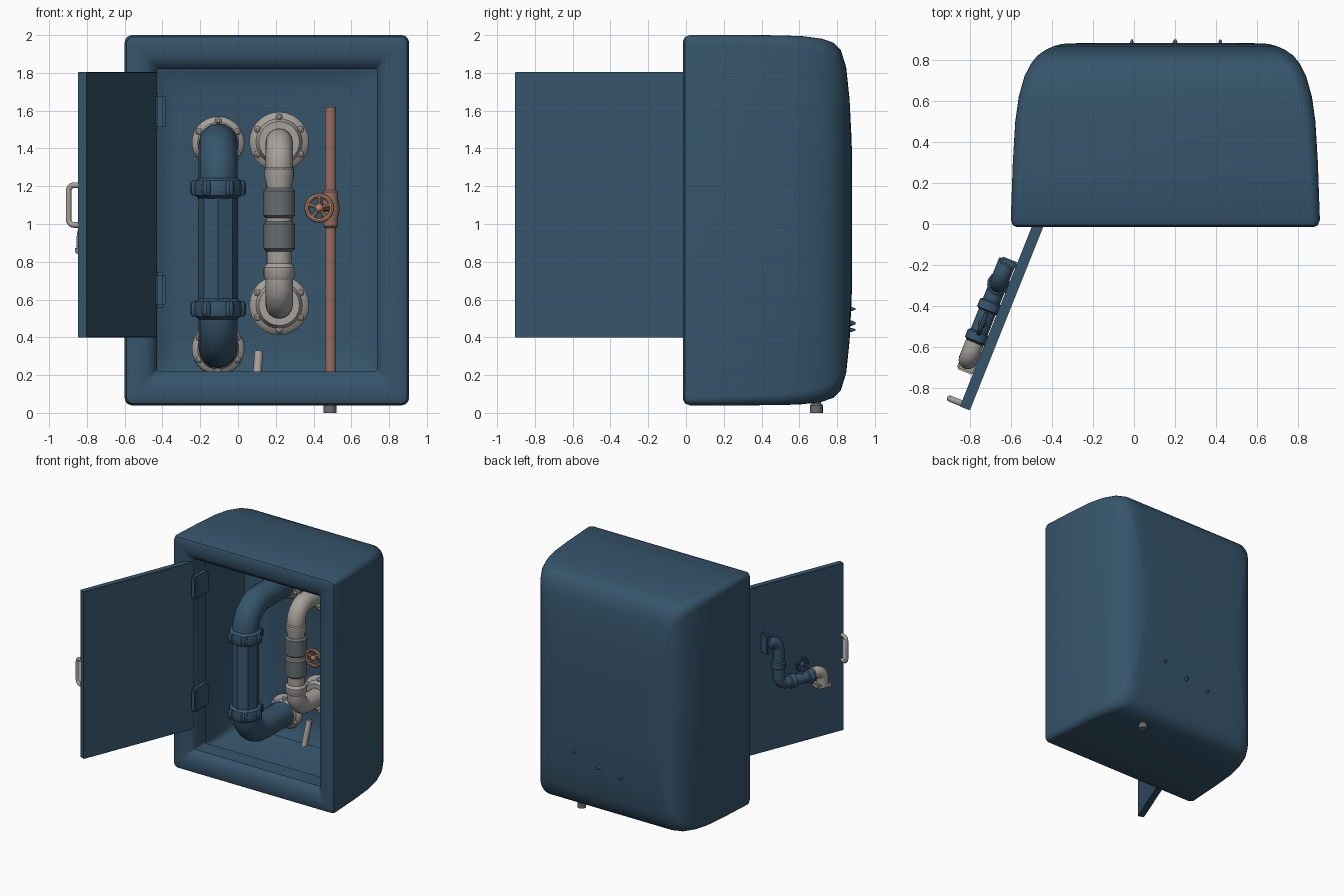
import bpy, bmesh, math
from mathutils import Matrix, Vector

cube = bpy.data.objects.get("Cube")
if cube:
    bpy.data.objects.remove(cube)


def material(name, r, g, b):
    m = bpy.data.materials.new(name)
    m.use_nodes = True
    m.diffuse_color = (r, g, b, 1)
    node = next(n for n in m.node_tree.nodes if n.type == 'BSDF_PRINCIPLED')
    node.inputs["Base Color"].default_value = (r, g, b, 1)
    return m


BLUE = material("steel blue", 0.037, 0.09, 0.148)
LIGHT = material("light grey", 0.38, 0.36, 0.335)
DARK = material("dark grey", 0.14, 0.155, 0.165)
COPPER = material("copper", 0.30, 0.155, 0.115)
ORANGE = material("orange copper", 0.46, 0.22, 0.14)
I = Matrix.Identity(4)


def finish(name, mesh, mat, matrix=I, angle=35):
    ob = bpy.data.objects.new(name, mesh)
    bpy.context.collection.objects.link(ob)
    mesh.materials.clear()
    mesh.materials.append(mat)
    ob.matrix_world = matrix
    bpy.ops.object.select_all(action='DESELECT')
    ob.select_set(True)
    bpy.context.view_layer.objects.active = ob
    bpy.ops.object.shade_smooth_by_angle(angle=math.radians(angle))
    return ob


def from_bmesh(name, bm, mat, matrix=I, angle=35):
    bmesh.ops.recalc_face_normals(bm, faces=bm.faces)
    mesh = bpy.data.meshes.new(name)
    bm.to_mesh(mesh)
    bm.free()
    return finish(name, mesh, mat, matrix, angle)


def box(name, lo, hi, mat, matrix=I, bevel=0.008):
    lo, hi = Vector(lo), Vector(hi)
    bm = bmesh.new()
    bmesh.ops.create_cube(bm, size=1)
    bmesh.ops.scale(bm, vec=hi - lo, verts=bm.verts)
    bmesh.ops.translate(bm, vec=(lo + hi) / 2, verts=bm.verts)
    bmesh.ops.bevel(bm, geom=bm.edges[:], offset=bevel, segments=2, affect='EDGES')
    return from_bmesh(name, bm, mat, matrix)


def lathe(name, profile, mat, matrix=I, sides=24):
    """Revolve (radius, height) pairs about local z and close both ends."""
    bm = bmesh.new()
    rings = [[bm.verts.new((r * math.cos(math.tau * i / sides),
                            r * math.sin(math.tau * i / sides), h))
              for i in range(sides)] for r, h in profile]
    skin(bm, rings)
    return from_bmesh(name, bm, mat, matrix)


def skin(bm, rings):
    for a, b in zip(rings, rings[1:]):
        for i in range(len(a)):
            j = (i + 1) % len(a)
            bm.faces.new((a[i], a[j], b[j], b[i]))
    bm.faces.new(rings[0])
    bm.faces.new(rings[-1])


def tube(name, points, radius, mat, bend=0.0, matrix=I, res=6):
    """Round pipe along a path whose corners are rounded to the bend size."""
    pts = [Vector(p) for p in points]
    path = [pts[0]]
    for a, b, c in zip(pts, pts[1:], pts[2:]):
        p, q = b + (a - b).normalized() * bend, b + (c - b).normalized() * bend
        centre = p + q - b
        for k in range(9):
            t = math.pi / 2 * k / 8
            path.append(centre + (p - centre) * math.cos(t) + (q - centre) * math.sin(t))
    path.append(pts[-1])
    cu = bpy.data.curves.new(name, 'CURVE')
    cu.dimensions = '3D'
    cu.bevel_depth, cu.bevel_resolution, cu.use_fill_caps = radius, res, True
    sp = cu.splines.new('POLY')
    sp.points.add(len(path) - 1)
    for s, p in zip(sp.points, path):
        s.co = (*p, 1)
    tmp = bpy.data.objects.new(name + "_path", cu)
    bpy.context.collection.objects.link(tmp)
    dg = bpy.context.evaluated_depsgraph_get()
    mesh = bpy.data.meshes.new_from_object(tmp.evaluated_get(dg))
    bpy.data.objects.remove(tmp)
    return finish(name, mesh, mat, matrix)


def at(x, y, z, axis='Z'):
    rot = {'Z': I, 'Y': Matrix.Rotation(math.radians(90), 4, 'X'),   # local z -> -y
           'B': Matrix.Rotation(math.radians(-90), 4, 'X'),          # local z -> +y
           'X': Matrix.Rotation(math.radians(90), 4, 'Y')}[axis]
    return Matrix.Translation((x, y, z)) @ rot


# Cabinet shell: rounded rectangles lofted over the outside, lip and cavity
def ring(bm, y, dx, dz, r):
    hx, hz = 0.7525 - dx, 0.98 - dz
    out = []
    for c, (sx, sz) in enumerate(((1, 1), (-1, 1), (-1, -1), (1, -1))):
        for k in range(7):
            t = math.pi / 2 * (c + k / 6)
            out.append(bm.verts.new((0.1525 + sx * (hx - r) + r * math.cos(t), y,
                                     1.02 + sz * (hz - r) + r * math.sin(t))))
    return out


sections = [
    (0.83, .30, .30, .1), (0.81, .20, .16, .1), (0.76, .13, .09, .1), (0.55, .07, .05, .06),
    (0.20, .05, .05, .03), (0.18, .17, .18, .01), (0.04, .17, .18, .01), (0.01, .15, .158, .015),
    (-0.012, .115, .12, .03), (-0.015, .03, .03, .03), (-0.006, .01, .01, .035), (0.02, 0, 0, .04),
    (0.3, .01, 0, .05), (0.5, .022, .001, .06), (0.62, .039, .006, .07), (0.72, .067, .019, .08),
    (0.78, .098, .04, .09), (0.82, .13, .08, .1), (0.848, .17, .17, .11), (0.866, .21, .34, .12),
    (0.877, .25, .56, .13), (0.88, .32, .72, .13)]
bm = bmesh.new()
skin(bm, [ring(bm, *s) for s in sections])
from_bmesh("cabinet_shell", bm, BLUE)

# Hinges
for name, z in (("upper_hinge", 1.595), ("lower_hinge", 0.65)):
    box(name, (-0.44, -0.01, z - 0.095), (-0.385, 0.17, z + 0.095), BLUE, bevel=0.015)

# Open door; its local -x runs from hinge to free edge and +y faces outward
DOOR = Matrix.Translation((-0.5, -0.02, 0)) @ Matrix.Rotation(math.radians(68.2), 4, 'Z')
box("door", (-0.935, -0.052, 0.40), (0.065, 0, 1.805), BLUE, DOOR, 0.003)
tube("door_handle", [(-0.918, -0.01, 0.995), (-0.918, 0.06, 0.995),
                     (-0.918, 0.06, 1.205), (-0.918, -0.01, 1.205)], 0.015, LIGHT, 0.03, DOOR)

# Small pipework on the outside of the door
N = 0.048
H = 0.96
tube("door_pipe", [(-0.19, N, 1.33), (-0.31, N, 1.33), (-0.31, N, H), (-0.63, N, H)],
     0.044, BLUE, 0.07, DOOR)
box("door_pipe_flange", (-0.215, -0.005, 1.25), (-0.18, 0.085, 1.41), BLUE, DOOR)
collar = [(0.04, -0.03), (0.056, -0.02), (0.056, 0.02), (0.04, 0.03)]
lathe("door_pipe_collar", collar, BLUE, DOOR @ at(-0.31, N, 1.13), 12)
for u in (0.43, 0.59):
    lathe("door_pipe_joint", collar, BLUE, DOOR @ at(-u, N, H, 'X'), 12)
tube("door_grey_elbow", [(-0.62, N, H + 0.02), (-0.71, N, H + 0.02), (-0.71, N, 0.86)],
     0.046, LIGHT, 0.06, DOOR)
box("door_grey_foot", (-0.77, -0.005, 0.84), (-0.645, 0.085, 0.88), LIGHT, DOOR)


def hand_wheel(name, matrix, radius, tube_r, mat):
    bm = bmesh.new()
    big, small = 24, 8
    rings = []
    for i in range(big):
        a = math.tau * i / big
        rings.append([bm.verts.new(((radius + tube_r * math.cos(b)) * math.cos(a),
                                    (radius + tube_r * math.cos(b)) * math.sin(a),
                                    tube_r * math.sin(b)))
                      for b in (math.tau * k / small for k in range(small))])
    for i in range(big):
        a, b = rings[i], rings[(i + 1) % big]
        for k in range(small):
            m = (k + 1) % small
            bm.faces.new((a[k], a[m], b[m], b[k]))
    for i in range(5):
        spoke = (Matrix.Rotation(math.tau * (i + 0.25) / 5, 4, 'Z')
                 @ Matrix.Translation((radius / 2, 0, 0)) @ Matrix.Rotation(math.pi / 2, 4, 'Y'))
        bmesh.ops.create_cone(bm, cap_ends=True, segments=8, radius1=tube_r * 0.8,
                              radius2=tube_r * 0.8, depth=radius, matrix=spoke)
    bmesh.ops.create_uvsphere(bm, u_segments=12, v_segments=8, radius=tube_r * 1.8)
    from_bmesh(name, bm, mat, matrix)


tube("door_valve_stem", [(-0.52, N, H), (-0.52, N, 1.07)], 0.015, BLUE, 0, DOOR)
hand_wheel("door_valve_wheel", DOOR @ at(-0.52, N, 1.08, 'Y'), 0.05, 0.012, BLUE)


# Wall flange: domed disc with a ring of low bolts
def flange(name, x, z, r):
    lathe(name, [(r * 0.95, -0.02), (r, 0), (r, 0.01), (r * 0.93, 0.025), (r * 0.78, 0.035),
                 (r * 0.68, 0.07)], LIGHT, at(x, 0.80, z, 'Y'), 28)
    for i in range(6):
        a = math.tau * (i + 0.5) / 6
        lathe(name + "_bolt", [(0.02, 0), (0.018, 0.03), (0.008, 0.038)], LIGHT,
              at(x + r * 0.83 * math.cos(a), 0.79, z + r * 0.83 * math.sin(a), 'Y'), 8)


# Large blue pipe with faceted middle and bolted collars
X, Y = -0.105, 0.25
for end, z, zc in (("upper", 1.43, 1.19), ("lower", 0.34, 0.55)):
    tube(f"blue_{end}_bend", [(X, 0.82, z), (X, Y, z), (X, Y, zc)], 0.103, BLUE, 0.2)
    flange(f"blue_{end}_flange", X, z, 0.14)
    lathe(f"blue_{end}_collar", [(0.1, -0.055), (0.122, -0.04), (0.13, 0),
                                 (0.122, 0.04), (0.1, 0.055)], BLUE, at(X, Y, zc))
    for i in range(6):
        a = math.tau * i / 6
        lathe("collar_bolt", [(0.015, -0.04), (0.026, -0.025), (0.026, 0.025), (0.015, 0.04)],
              BLUE, at(X + 0.122 * math.cos(a), Y + 0.122 * math.sin(a), zc), 8)
lathe("blue_pipe_middle", [(0.106, 0.55), (0.106, 1.19)], BLUE, at(X, Y, 0), 8)

# Grey pipe with two dark couplings
X, Y = 0.218, 0.46
for end, z, zc in (("upper", 1.435, 1.25), ("lower", 0.57, 0.75)):
    tube(f"grey_{end}_bend", [(X, 0.82, z), (X, Y, z), (X, Y, zc)], 0.072, LIGHT, 0.13)
    flange(f"grey_{end}_flange", X, z, 0.158)
lathe("grey_pipe_middle", [(0.068, 0.70), (0.082, 0.72), (0.082, 0.77), (0.066, 0.79), (0.066, 0.85),
                           (0.07, 1.03), (0.066, 1.2), (0.078, 1.25), (0.078, 1.29), (0.07, 1.3)],
      LIGHT, at(X, Y, 0))
for z in (0.935, 1.11):
    lathe("grey_coupling", [(0.068, -0.08), (0.084, -0.065), (0.084, 0.065), (0.068, 0.08)],
          DARK, at(X, Y, z))

# Copper pipe, valve and hand wheel
tube("copper_pipe", [(0.49, 0.69, 0.08), (0.49, 0.69, 1.62)], 0.03, COPPER)
lathe("valve_body", [(0.03, -0.1), (0.04, -0.09), (0.04, -0.05), (0.05, 0),
                     (0.04, 0.05), (0.04, 0.09), (0.03, 0.1)], COPPER, at(0.49, 0.69, 1.08), 16)
tube("valve_stem", [(0.485, 0.69, 1.085), (0.43, 0.40, 1.085)], 0.018, COPPER)
hand_wheel("valve_wheel", at(0.43, 0.39, 1.085, 'Y'), 0.066, 0.013, ORANGE)
lathe("drain_stub", [(0.034, 0), (0.034, 0.04), (0.026, 0.05), (0.026, 0.12)],
      DARK, at(0.487, 0.69, 0), 16)

# Pale peg on the back wall and fixing studs behind
tube("wall_peg", [(0.095, 0.74, 0.11), (0.11, 0.79, 0.325)], 0.023, LIGHT)
for x, z, r in ((0.42, 0.55, 0.011), (0.20, 0.475, 0.015), (-0.01, 0.44, 0.011)):
    lathe("back_stud", [(r, -0.03), (r, 0.005), (r * 0.4, 0.024)], BLUE, at(x, 0.873, z, 'B'), 10)
